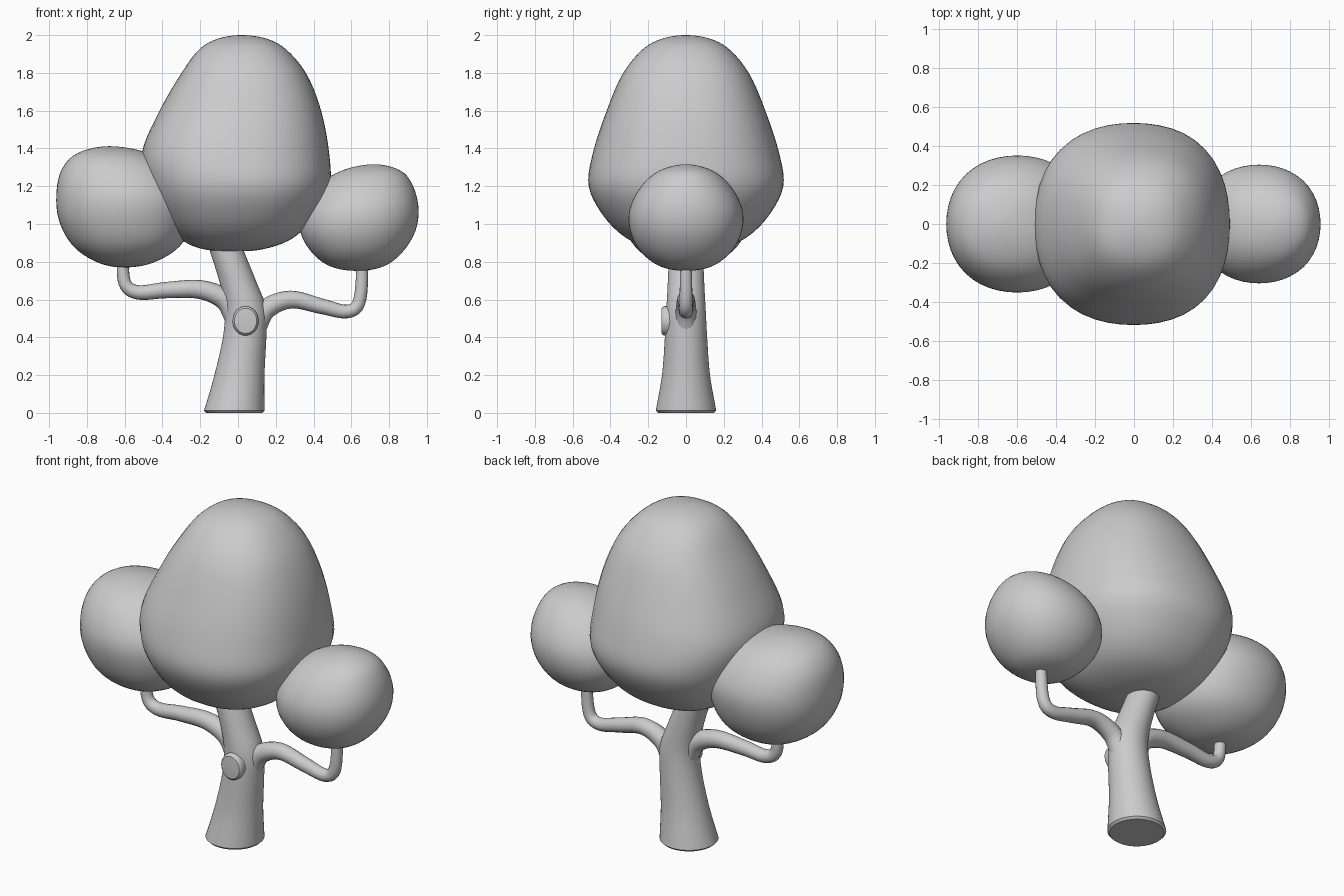
import bpy, bmesh
from math import sin, cos, pi
from mathutils import Vector

cube = bpy.data.objects.get("Cube")
if cube:
    bpy.data.objects.remove(cube)

grey = bpy.data.materials.new("plain grey")
grey.use_nodes = True
grey.diffuse_color = (0.6, 0.6, 0.6, 1)
grey.node_tree.nodes["Principled BSDF"].inputs["Base Color"].default_value = (0.6, 0.6, 0.6, 1)


def spline(pts, steps, start, end):
    """Catmull-Rom through pts, with given phantom end points."""
    p = [Vector(q) for q in [start, *pts, end]]
    out = []
    for i in range(1, len(p) - 2):
        a, b, c, d = p[i - 1:i + 3]
        for s in range(steps):
            t = s / steps
            out.append(0.5 * (2 * b + (c - a) * t + (2 * a - 5 * b + 4 * c - d) * t * t
                              + (3 * b - a - 3 * c + d) * t ** 3))
    return out + [p[-2]]


def smooth(obj):
    obj.data.materials.append(grey)
    bpy.ops.object.select_all(action='DESELECT')
    obj.select_set(True)
    bpy.context.view_layer.objects.active = obj
    bpy.ops.object.shade_smooth_by_angle(angle=0.55)
    return obj


def loft(name, rings, sides=48, square=0.0):
    """Skin a stack of ellipses (z, x_min, x_max, y_radius); square fills out the diagonals."""
    bm = bmesh.new()
    loops = []
    for z, lo, hi, ry in rings:
        loop = []
        for k in range(sides):
            a = 2 * pi * k / sides
            f = 1 + square * sin(2 * a) ** 2
            loop.append(bm.verts.new(((lo + hi) / 2 + f * (hi - lo) / 2 * cos(a), f * ry * sin(a), z)))
        loops.append(loop)
    for a, b in zip(loops, loops[1:]):
        for k in range(sides):
            n = (k + 1) % sides
            bm.faces.new((a[k], a[n], b[n], b[k]))
    bm.faces.new(loops[0][::-1])
    bm.faces.new(loops[-1])
    bmesh.ops.remove_doubles(bm, verts=bm.verts, dist=1e-5)
    bmesh.ops.recalc_face_normals(bm, faces=bm.faces)
    mesh = bpy.data.meshes.new(name)
    bm.to_mesh(mesh)
    bm.free()
    obj = bpy.data.objects.new(name, mesh)
    bpy.context.collection.objects.link(obj)
    return smooth(obj)


def blob(name, rings, square):
    """Closed rounded form: the first and last rings are poles."""
    flip = lambda r: (r[0], r[2], r[1], -r[3])
    return loft(name, spline(rings, 5, flip(rings[1]), flip(rings[-2])), square=square)


# Foliage
blob("main_crown", [
    (0.855, -0.02, -0.02, 0), (0.868, -0.19, 0.14, 0.17), (0.925, -0.31, 0.29, 0.315),
    (1.04, -0.41, 0.405, 0.435), (1.2, -0.485, 0.485, 0.515), (1.38, -0.508, 0.482, 0.492),
    (1.6, -0.415, 0.44, 0.42), (1.79, -0.305, 0.365, 0.338), (1.92, -0.21, 0.26, 0.235),
    (1.98, -0.11, 0.155, 0.13), (2.0, 0.02, 0.02, 0)], 0.05)
blob("right_foliage", [
    (0.77, -0.6, -0.6, 0), (0.795, -0.74, -0.45, 0.15), (0.88, -0.87, -0.31, 0.27),
    (1.01, -0.945, -0.245, 0.335), (1.15, -0.962, -0.24, 0.348), (1.285, -0.935, -0.32, 0.285),
    (1.375, -0.85, -0.47, 0.175), (1.412, -0.68, -0.68, 0)], 0.025)
blob("left_foliage", [
    (0.752, 0.63, 0.63, 0), (0.775, 0.49, 0.77, 0.135), (0.85, 0.39, 0.87, 0.237),
    (0.96, 0.33, 0.938, 0.295), (1.08, 0.34, 0.956, 0.298), (1.2, 0.42, 0.927, 0.237),
    (1.283, 0.55, 0.86, 0.14), (1.316, 0.72, 0.72, 0)], 0.025)

# Trunk with a small chamfer at the foot
trunk = [(0.012, -0.18, 0.14, 0.16), (0.2, -0.125, 0.14, 0.127), (0.4, -0.08, 0.15, 0.112),
         (0.55, -0.07, 0.15, 0.104), (0.7, -0.1, 0.095, 0.096), (0.86, -0.15, 0.03, 0.09),
         (1.0, -0.19, -0.02, 0.085)]
body = spline(trunk, 4, (-0.17, -0.24, 0.14, 0.19), (1.14, -0.23, -0.07, 0.08))
loft("trunk", [(0, -0.168, 0.128, 0.148)] + body)


def branch(name, pts):
    """Tapered tube through (x, z, radius) points."""
    path = spline(pts, 6, pts[0], pts[-1])
    curve = bpy.data.curves.new(name, 'CURVE')
    curve.dimensions = '3D'
    curve.bevel_depth = 1
    curve.bevel_resolution = 6
    curve.use_fill_caps = True
    line = curve.splines.new('POLY')
    line.points.add(len(path) - 1)
    for p, (x, z, r) in zip(line.points, path):
        p.co = (x, 0, z, 1)
        p.radius = r
    obj = bpy.data.objects.new(name, curve)
    bpy.context.collection.objects.link(obj)
    bpy.ops.object.select_all(action='DESELECT')
    obj.select_set(True)
    bpy.context.view_layer.objects.active = obj
    bpy.ops.object.convert(target='MESH')
    smooth(bpy.context.object)


branch("right_branch", [(-0.01, 0.5, 0.06), (-0.07, 0.6, 0.056), (-0.2, 0.653, 0.05),
                        (-0.38, 0.65, 0.043), (-0.53, 0.638, 0.038), (-0.6, 0.69, 0.034),
                        (-0.61, 0.84, 0.031)])
branch("left_branch", [(0.09, 0.45, 0.06), (0.15, 0.55, 0.054), (0.28, 0.6, 0.047),
                       (0.44, 0.565, 0.041), (0.58, 0.537, 0.036), (0.645, 0.6, 0.034),
                       (0.66, 0.83, 0.031)])

# Cut-off limb on the front, with a rounded rim and flat cut face
stub = loft("branch_stub", [(z, -r, r, r * 1.13) for z, r in [
    (0.05, 0.069), (0.112, 0.069), (0.122, 0.066), (0.129, 0.059), (0.13, 0.052)]], 24)
stub.rotation_euler.x = pi / 2
stub.location = (0.04, 0, 0.487)
